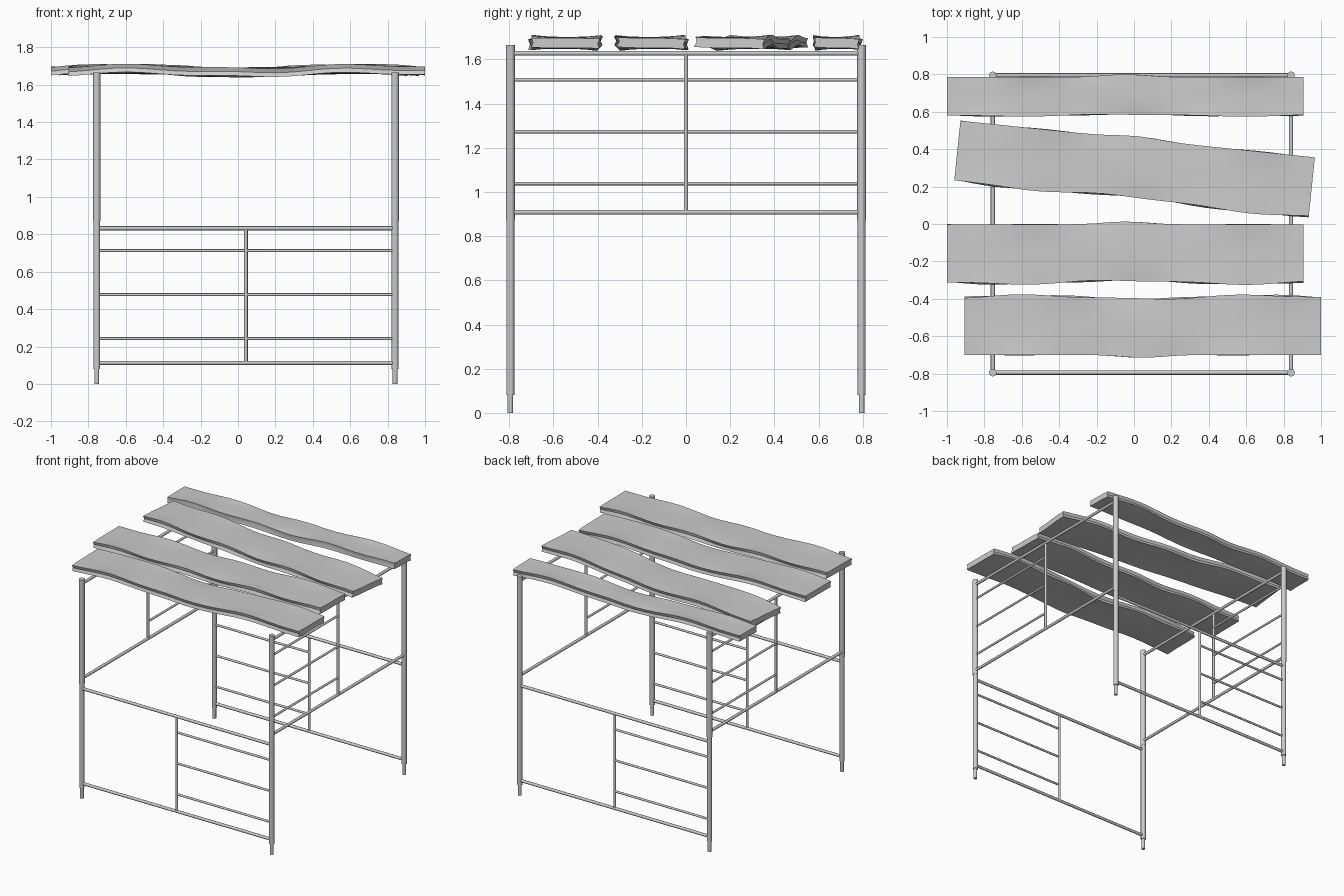
import bpy, bmesh, math
from mathutils import Vector

cube = bpy.data.objects.get("Cube")
if cube:
    bpy.data.objects.remove(cube, do_unlink=True)

grey = bpy.data.materials.new("light_grey")
grey.use_nodes = True
COLOUR = (0.6, 0.6, 0.6, 1)
grey.diffuse_color = COLOUR
grey.node_tree.nodes["Principled BSDF"].inputs["Base Color"].default_value = COLOUR


def finish(bm, name):
    bmesh.ops.recalc_face_normals(bm, faces=bm.faces)
    mesh = bpy.data.meshes.new(name)
    bm.to_mesh(mesh)
    bm.free()
    obj = bpy.data.objects.new(name, mesh)
    bpy.context.collection.objects.link(obj)
    mesh.materials.append(grey)
    bpy.ops.object.select_all(action="DESELECT")
    obj.select_set(True)
    bpy.context.view_layer.objects.active = obj
    bpy.ops.object.shade_smooth_by_angle(angle=math.radians(35))
    return obj


def add_tube(bm, a, b, radius, sides=12):
    a, b = Vector(a), Vector(b)
    made = bmesh.ops.create_cone(bm, cap_ends=True, segments=sides, radius1=radius,
                                 radius2=radius, depth=(b - a).length)
    turn = (b - a).to_track_quat("Z", "Y").to_matrix()
    for v in made["verts"]:
        v.co = turn @ v.co + (a + b) / 2


# Scaffold layout
CX, HX, HY = 0.0425, 0.7975, 0.795
RAIL, RUNG = 0.011, 0.008


def post(name, x, y):
    bm = bmesh.new()
    for z0, z1, r in ((0, 0.09, 0.013), (0.08, 0.88, 0.0185), (0.87, 1.665, 0.02)):
        add_tube(bm, (x, y, z0), (x, y, z1), r, 16)
    finish(bm, name)


# Frame with two rails, a centre upright and three rungs on one half
def frame(name, start, end, low):
    start, end = Vector(start), Vector(end)
    mid = (start + end) / 2
    up = lambda p, z: (p.x, p.y, low + z)
    bm = bmesh.new()
    for z in (0, 0.72):
        add_tube(bm, up(start, z), up(end, z), RAIL)
    add_tube(bm, up(mid, 0), up(mid, 0.72), RAIL * 0.9)
    for z in (0.13, 0.365, 0.6):
        add_tube(bm, up(mid, z), up(end, z), RUNG)
    finish(bm, name)


for sx, side in ((-1, "right"), (1, "left")):
    for sy, face in ((-1, "front"), (1, "back")):
        post(f"{face}_{side}_post", CX + sx * HX, sy * HY)

for s, face, side in ((1, "front", "left"), (-1, "back", "right")):
    frame(f"{face}_frame", (CX - s * HX, -s * HY, 0), (CX + s * HX, -s * HY, 0), 0.112)
    frame(f"{side}_frame", (CX + s * HX, s * HY, 0), (CX + s * HX, -s * HY, 0), 0.908)


# Weathered plank: rough edge on local -y, straighter edge on local +y
def plank(name, x, y, width, degrees, rough=1.0, length=1.905, thick=0.044):
    bm = bmesh.new()
    rings, steps, across = [], 24, 6
    for i in range(steps + 1):
        u = (i / steps - 0.5) * length
        wave = math.cos(u * 5.1)
        ripple = math.sin(u * 11 + 0.6)
        bump = 0.015 * math.exp(-(u / 0.16) ** 2)
        loop = []
        for level in (1, -1):
            low = -width / 2 + rough * (0.010 * wave - 0.004 * level * ripple)
            high = width / 2 + (bump if level > 0 else bump * 0.8 + 0.003 * ripple)
            row = []
            for j in range(across + 1):
                t = j / across
                edge = (2 * t - 1) ** 2
                lift = -0.005 * wave - edge * (0.005 * wave + 0.005 * ripple * (1 - 2 * t))
                row.append((u, low + (high - low) * t, level * thick / 2 + lift))
            loop.append(row)
        top, bottom = loop
        # Hollow along the middle of each side
        sides = []
        for k, push in ((-1, -0.008), (0, 0.008 * rough)):
            a, b = Vector(top[k]), Vector(bottom[k])
            m = (a + b) / 2
            m.y += push
            sides.append(m)
        outline = top + [sides[0]] + bottom[::-1] + [sides[1]]
        rings.append([bm.verts.new(p) for p in outline])
    n = len(rings[0])
    for a, b in zip(rings, rings[1:]):
        for j in range(n):
            k = (j + 1) % n
            bm.faces.new((a[j], a[k], b[k], b[j]))
    for ring in (rings[0], rings[-1]):
        bm.faces.new(ring)
    obj = finish(bm, name)
    obj.location = (x, y, 1.675)
    obj.rotation_euler.z = math.radians(degrees)


plank("front_plank", 0.0475, -0.545, 0.31, 180)
plank("middle_front_plank", -0.0475, -0.157, 0.31, 0)
plank("middle_back_plank", 0.003, 0.295, 0.32, -5.9)
plank("back_plank", -0.0475, 0.683, 0.205, 0, 0.5)
